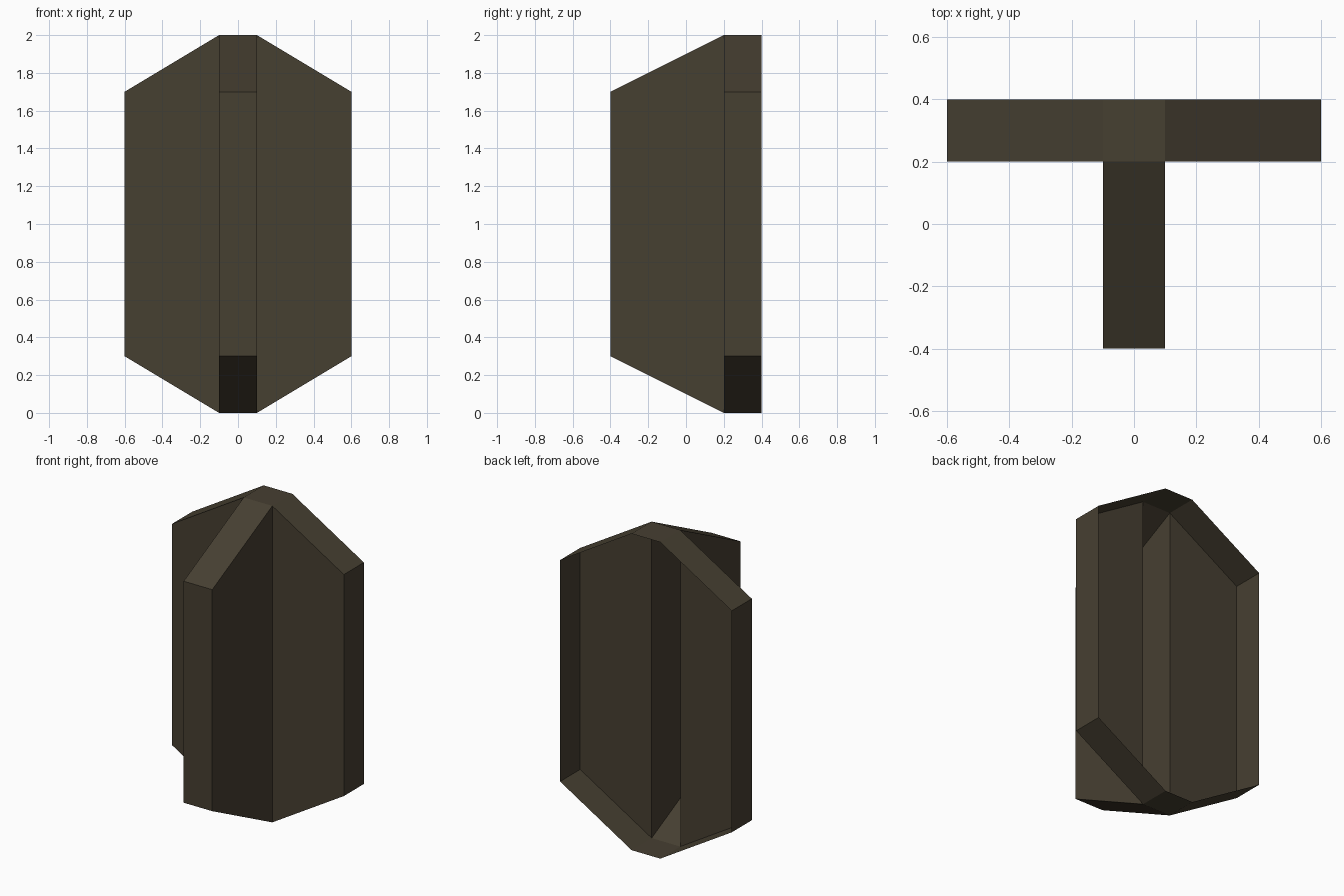
import bpy, bmesh

if "Cube" in bpy.data.objects:
    bpy.data.objects.remove(bpy.data.objects["Cube"])

# Single dark bronze-brown colour
mat = bpy.data.materials.new("dark brown")
mat.diffuse_color = (0.062, 0.050, 0.031, 1.0)
mat.use_nodes = True
mat.node_tree.nodes["Principled BSDF"].inputs["Base Color"].default_value = mat.diffuse_color

HALF_W, RIB = 0.6, 0.1                   # outer half width, rib half width
FRONT, MID, BACK = -0.4, 0.2, 0.4        # depths of rib tip, plate front, open back
Z0, Z1, Z2, Z3 = 0.0, 0.3, 1.7, 2.0      # bottom, lower bevel, upper bevel, top

bm = bmesh.new()


def face(*pts):
    bm.faces.new([bm.verts.new(p) for p in pts])


def strip(pts_a, pts_b):
    """Bridge two matching open outlines with quads."""
    for i in range(len(pts_a) - 1):
        face(pts_a[i], pts_a[i + 1], pts_b[i + 1], pts_b[i])


# Wide plate: rim and two front panels (the back is open)
for s in (-1, 1):
    outline = [(0, Z0), (s * RIB, Z0), (s * HALF_W, Z1),
               (s * HALF_W, Z2), (s * RIB, Z3), (0, Z3)]
    strip([(x, MID, z) for x, z in outline], [(x, BACK, z) for x, z in outline])
    face(*[(x, MID, z) for x, z in outline[1:5]])

# Front rib: two side walls, then sloped bottom, front and sloped top
rib = [(MID, Z0), (FRONT, Z1), (FRONT, Z2), (MID, Z3)]
for s in (-1, 1):
    face(*[(s * RIB, y, z) for y, z in rib])
strip([(-RIB, y, z) for y, z in rib] , [(RIB, y, z) for y, z in rib])

# Split rim caps need a shared rib edge: weld, then merge the centre seams
bmesh.ops.remove_doubles(bm, verts=bm.verts, dist=1e-4)
seam = [e for e in bm.edges if all(abs(v.co.x) < 1e-5 for v in e.verts)]
bmesh.ops.dissolve_edges(bm, edges=seam, use_verts=False)
mids = [v for v in bm.verts if abs(v.co.x) < 1e-5]
bmesh.ops.dissolve_verts(bm, verts=mids)
bmesh.ops.remove_doubles(bm, verts=bm.verts, dist=1e-4)

# Face the shell outward, judged from the front of the rib
bmesh.ops.recalc_face_normals(bm, faces=bm.faces)
bm.faces.ensure_lookup_table()
tip = min(bm.faces, key=lambda f: f.calc_center_median().y)
if tip.normal.y > 0:
    bmesh.ops.reverse_faces(bm, faces=bm.faces)

mesh = bpy.data.meshes.new("t_shaped_shell")
bm.to_mesh(mesh)
bm.free()
mesh.materials.append(mat)
shell = bpy.data.objects.new("t_shaped_shell", mesh)
bpy.context.collection.objects.link(shell)
